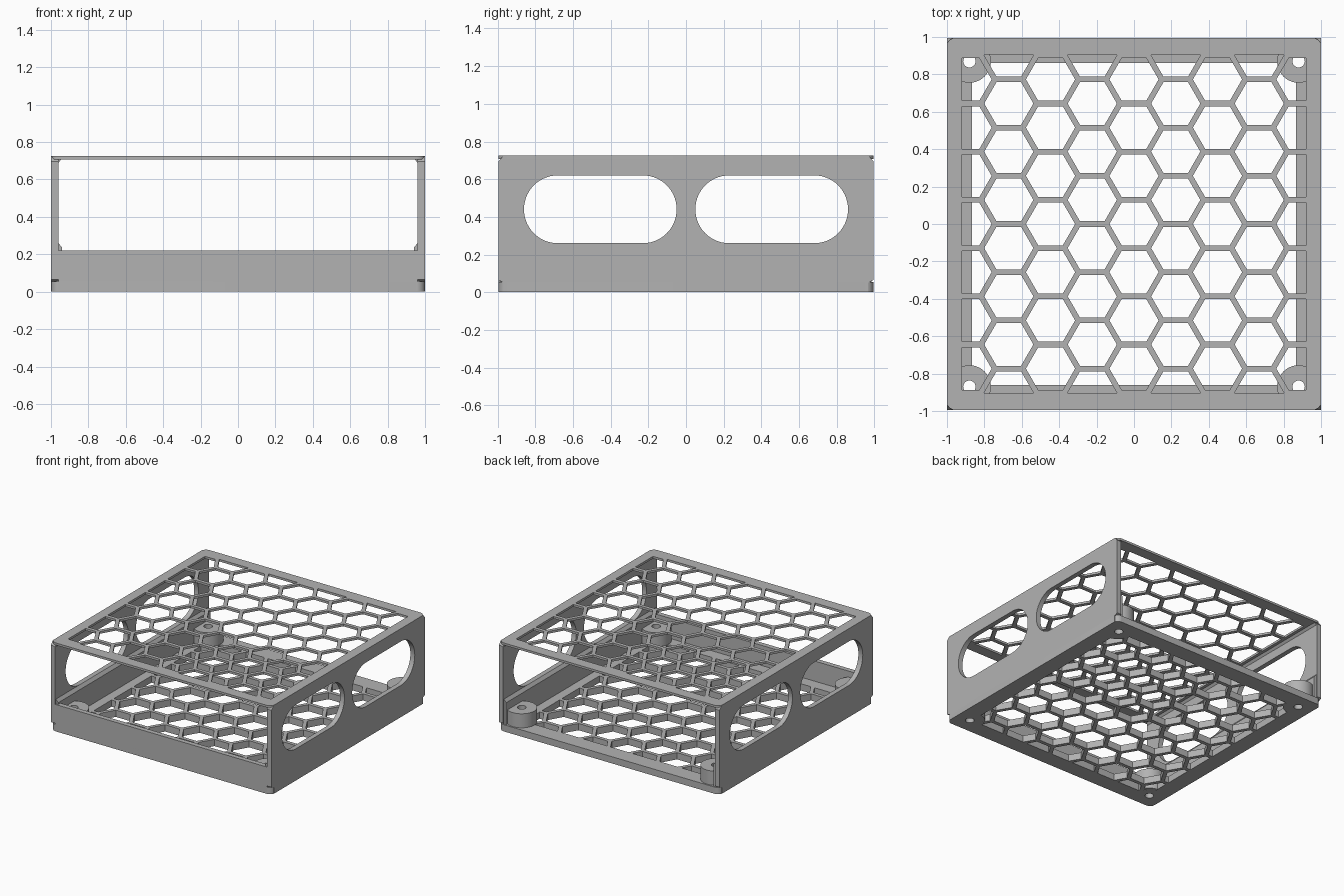
import bpy, bmesh, math
from mathutils import Matrix

if "Cube" in bpy.data.objects:
    bpy.data.objects.remove(bpy.data.objects["Cube"])

grey = bpy.data.materials.new("plain grey")
grey.diffuse_color = (0.45, 0.45, 0.45, 1)
grey.use_nodes = True
grey.node_tree.nodes["Principled BSDF"].inputs["Base Color"].default_value = grey.diffuse_color

# Axis maps: columns say where local x, y and extrude direction go
FLAT = Matrix.Identity(3)
ALONG_X = Matrix(((0, 0, 1), (1, 0, 0), (0, 1, 0)))    # profile in y-z
ALONG_Y = Matrix(((1, 0, 0), (0, 0, -1), (0, 1, 0)))   # profile in x-z, extruded to -y


def plate(name, loops, lo, hi, axes=FLAT):
    """Filled 2D outline with holes, extruded from lo to hi."""
    curve = bpy.data.curves.new(name, 'CURVE')
    curve.dimensions = '2D'
    curve.fill_mode = 'BOTH'
    curve.extrude = (hi - lo) / 2
    for pts in loops:
        sp = curve.splines.new('POLY')
        sp.points.add(len(pts) - 1)
        for p, (x, y) in zip(sp.points, pts):
            p.co = (x, y, 0, 1)
        sp.use_cyclic_u = True
    tmp = bpy.data.objects.new(name + "_outline", curve)
    bpy.context.collection.objects.link(tmp)
    dg = bpy.context.evaluated_depsgraph_get()
    mesh = bpy.data.meshes.new_from_object(tmp.evaluated_get(dg))
    bpy.data.objects.remove(tmp)
    bpy.data.curves.remove(curve)
    bm = bmesh.new()
    bm.from_mesh(mesh)
    bmesh.ops.translate(bm, vec=(0, 0, (lo + hi) / 2), verts=bm.verts)
    bmesh.ops.transform(bm, matrix=axes.to_4x4(), verts=bm.verts)
    bmesh.ops.remove_doubles(bm, verts=bm.verts, dist=1e-5)
    bmesh.ops.recalc_face_normals(bm, faces=bm.faces)
    bm.to_mesh(mesh)
    bm.free()
    mesh.materials.clear()
    mesh.materials.append(grey)
    ob = bpy.data.objects.new(name, mesh)
    bpy.context.collection.objects.link(ob)
    bpy.ops.object.select_all(action='DESELECT')
    ob.select_set(True)
    bpy.context.view_layer.objects.active = ob
    bpy.ops.object.shade_smooth_by_angle(angle=math.radians(30))
    return ob


def ring(cx, cy, r, n=32):
    return [(cx + r * math.cos(2 * math.pi * i / n),
             cy + r * math.sin(2 * math.pi * i / n)) for i in range(n)]


def rounded(x0, x1, y0, y1, r, n=8):
    """Rectangle with round corners; also makes slots."""
    pts = []
    for q, (cx, cy) in enumerate([(x1 - r, y1 - r), (x0 + r, y1 - r),
                                  (x0 + r, y0 + r), (x1 - r, y0 + r)]):
        for i in range(n + 1):
            a = math.pi / 2 * (q + i / n)
            pts.append((cx + r * math.cos(a), cy + r * math.sin(a)))
    return pts


def clip(poly, a, b, c):
    """Keep the part of a polygon where a*x + b*y <= c."""
    out = []
    for p, q in zip(poly, poly[1:] + poly[:1]):
        dp = a * p[0] + b * p[1] - c
        dq = a * q[0] + b * q[1] - c
        if dp <= 0:
            out.append(p)
        if dp * dq < 0:
            t = dp / (dp - dq)
            out.append((p[0] + t * (q[0] - p[0]), p[1] + t * (q[1] - p[1])))
    return out


def area(p):
    return abs(sum(a[0] * b[1] - b[0] * a[1] for a, b in zip(p, p[1:] + p[:1]))) / 2


def hex_holes(lx, ly, diag):
    pitch, radius = 0.2577, 0.1315
    holes = []
    for i in range(-5, 6):
        for j in range(-5, 6):
            cx = i * pitch * math.sqrt(3) / 2
            cy = (j + (i % 2) / 2) * pitch
            p = ring(cx, cy, radius, 6)
            for a, b, c in [(1, 0, lx), (-1, 0, lx), (0, 1, ly), (0, -1, ly),
                            (1, 1, diag), (1, -1, diag), (-1, 1, diag), (-1, -1, diag)]:
                p = clip(p, a, b, c) if p else p
            if len(p) > 2 and area(p) > 0.0008:
                holes.append(p)
    return holes


SX, SY, H, BASE = 0.88, 0.87, 0.725, 0.055
corners = [(x, y) for x in (-SX, SX) for y in (-SY, SY)]

# Honeycomb top and bottom panels
plate("top_grille", [rounded(-1, 1, -0.995, 0.995, 0.045)] + hex_holes(0.92, 0.905, 9),
      H - 0.018, H)
plate("bottom_grille", [rounded(-1, 1, -0.995, 0.995, 0.045)] + hex_holes(0.865, 0.86, 1.63)
      + [ring(x, y, 0.033) for x, y in corners], 0, BASE)

# Screw bosses in the four corners
for x, y in corners:
    plate("screw_boss", [ring(x, y, 0.115, 40), ring(x, y, 0.033)], 0.001, 0.17)

# Side walls with two slots each, thicker at the bottom, small fillet at the top
wall = [(-0.965, 0.001), (0.965, 0.001), (0.965, 0.05), (0.995, 0.065), (0.995, H - 0.03),
        (0.97, H - 0.001), (-0.97, H - 0.001), (-0.995, H - 0.03), (-0.995, 0.065), (-0.965, 0.05)]
slots = [rounded(a, b, 0.26, 0.62, 0.179, 14) for a, b in ((-0.86, -0.05), (0.05, 0.86))]
foot = [(0.97, 0.04), (0.94, 0.04), (0.94, 0.235), (0.96, 0.26), (0.97, 0.26)]
fillet = [(0.97, 0.69), (0.96, 0.69), (0.94, 0.712), (0.97, 0.712)]
for s, side in ((-1, "left"), (1, "right")):
    lo, hi = sorted((s * 0.96, s * 1.0))
    plate(side + "_wall", [wall] + slots, lo, hi, ALONG_X)
    for part, prof in (("wall_foot", foot), ("wall_fillet", fillet)):
        plate(side + "_" + part, [[(s * x, z) for x, z in prof]], -0.985, 0.985, ALONG_Y)

# Low front lip
plate("front_lip", [[(-0.96, 0.002), (0.96, 0.002), (0.96, 0.22), (-0.96, 0.22)]],
      0.955, 0.995, ALONG_Y)
